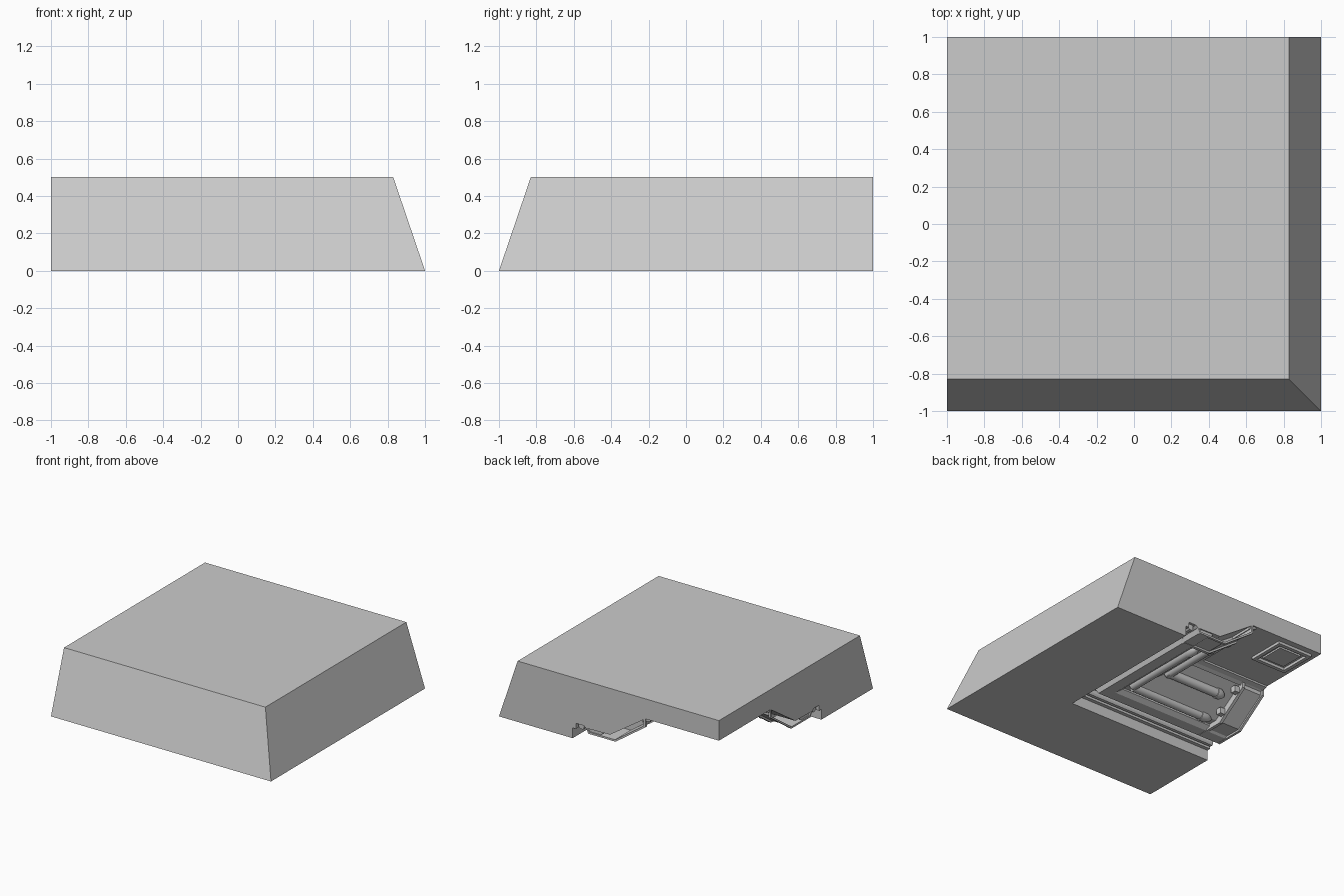
import bpy, bmesh
from mathutils import Vector

if "Cube" in bpy.data.objects:
    bpy.data.objects.remove(bpy.data.objects["Cube"])

# Every part follows an L: t = distance across the wall, s = distance along one leg.
def place(t, s, z, leg):
    return (t, s, z) if leg == 0 else (-s, -t, z)

def make(name, verts, faces, closed=True):
    bm = bmesh.new()
    vs = [bm.verts.new(v) for v in verts]
    for f in faces:
        bm.faces.new([vs[i] for i in f])
    if closed:
        bmesh.ops.remove_doubles(bm, verts=bm.verts, dist=1e-5)
        bmesh.ops.dissolve_degenerate(bm, edges=bm.edges, dist=1e-5)
        bmesh.ops.recalc_face_normals(bm, faces=bm.faces)
    me = bpy.data.meshes.new(name)
    bm.to_mesh(me)
    bm.free()
    ob = bpy.data.objects.new(name, me)
    bpy.context.collection.objects.link(ob)
    return ob

def sweep_corner(name, prof, end=1.0):
    """Closed (t, z) profile swept round the mitred corner."""
    n = len(prof)
    verts = [place(t, end, z, 0) for t, z in prof]
    verts += [(t, -t, z) for t, z in prof]
    verts += [place(t, end, z, 1) for t, z in prof]
    faces = [list(range(n)), list(range(2 * n, 3 * n))]
    for k in (0, n):
        for i in range(n):
            j = (i + 1) % n
            faces.append([k + i, k + j, k + n + j, k + n + i])
    return make(name, verts, faces)

def extrude_leg(name, prof, s0, s1, leg):
    """Closed (t, z) profile extruded along one leg."""
    n = len(prof)
    verts = [place(t, s, z, leg) for s in (s0, s1) for t, z in prof]
    faces = [list(range(n)), list(range(n, 2 * n))]
    faces += [[i, (i + 1) % n, n + (i + 1) % n, n + i] for i in range(n)]
    return make(name, verts, faces)

def sheet_leg(name, prof, s0, s1, leg):
    """Open panel facing into the room."""
    n = len(prof)
    verts = [place(t, s, z, leg) for s in (s0, s1) for t, z in prof]
    faces = [[i, i + 1, n + i + 1, n + i] for i in range(n - 1)]
    if leg:
        faces = [f[::-1] for f in faces]
    return make(name, verts, faces, closed=False)

def box(name, c, size):
    bm = bmesh.new()
    bmesh.ops.create_cube(bm, size=1)
    bmesh.ops.scale(bm, vec=size, verts=bm.verts)
    bmesh.ops.translate(bm, vec=c, verts=bm.verts)
    me = bpy.data.meshes.new(name)
    bm.to_mesh(me)
    bm.free()
    ob = bpy.data.objects.new(name, me)
    bpy.context.collection.objects.link(ob)
    return ob

def pipe(name, t, z, s0, s1, leg, rings):
    """Round bar with stepped radii; rings = (fraction along, radius)."""
    a, b = Vector(place(t, s0, z, leg)), Vector(place(t, s1, z, leg))
    d = b - a
    rot = d.to_track_quat('Z', 'Y')
    from math import cos, sin, tau
    n = 16
    verts = [a + d * f + rot @ Vector((r * cos(tau * k / n), r * sin(tau * k / n), 0))
             for f, r in rings for k in range(n)]
    faces = [list(range(n)), list(range((len(rings) - 1) * n, len(rings) * n))]
    for q in range(len(rings) - 1):
        faces += [[q * n + k, q * n + (k + 1) % n, q * n + n + (k + 1) % n, q * n + n + k]
                  for k in range(n)]
    ob = make(name, verts, faces)
    bpy.context.view_layer.objects.active = ob
    ob.select_set(True)
    bpy.ops.object.shade_smooth_by_angle(angle=0.6)
    ob.select_set(False)

# Outer block with sloping outer walls and recessed underside
sweep_corner("corner_block", [(-1, .335), (-.33, .335), (-.01, .12), (.21, .115), (.23, .13),
                              (.3, .13), (.3, .085), (.33, .085), (.33, 0), (1, 0),
                              (.83, .5), (-1, .5)])

# Ledge and bead running round the inner edge
sweep_corner("lower_ledge", [(.21, .12), (.19, .078), (.1, .078), (.06, .105), (.06, .12)], .99)
sweep_corner("ledge_bead", [(.29, .13), (.29, .1), (.275, .085), (.25, .085), (.24, .1), (.24, .13)], .98)
# Trim strip at the top of the slope
sweep_corner("upper_trim", [(-.37, .34), (-.37, .32), (-.33, .31), (-.3, .295), (-.3, .32)], .99)

outer = [(.21, .115), (.187, .075), (-.06, .075), (-.33, .265), (-.33, .335)]
inner = [(.197, .115), (.178, .09), (-.055, .09), (-.315, .272), (-.315, .33)]
rim = outer + inner[::-1]

for leg in (0, 1):
    # End rib: two raised rims, a recessed panel and an inner closing wall
    extrude_leg("rib_end_rim", rim, .98, 1, leg)
    extrude_leg("rib_inner_rim", rim, .79, .815, leg)
    sheet_leg("rib_panel", inner, .815, .98, leg)
    wall = [place(t, .795, z, leg) for t, z in inner + [(-.01, .12)]]
    make("rib_side_wall", wall, [list(range(len(wall)))[::(1 if leg else -1)]], closed=False)

    # Pipes lying on the slope
    tip = [(0, .036), (.86, .036), (.86, .042), (.93, .042), (.97, .03), (1, .014)]
    pipe("lower_pipe", .01, .125, .0, .76, leg, tip)
    pipe("upper_pipe", -.19, .225, .17, .72, leg, tip)

    # Small brackets beside the rib
    for t, z in ((-.1, .145), (-.27, .26)):
        box("bracket", place(t, .77, z, leg), (.045, .045, .05))

# Square ceiling hatch near the open corner
c = Vector((-.79, .79, .328))
for sgn in (-1, 1):
    box("hatch_frame_side", c + Vector((sgn * .145, 0, 0)), (.03, .32, .03))
    box("hatch_frame_end", c + Vector((0, sgn * .145, 0)), (.26, .03, .03))
box("hatch_plate", c + Vector((0, 0, .004)), (.2, .2, .022))
